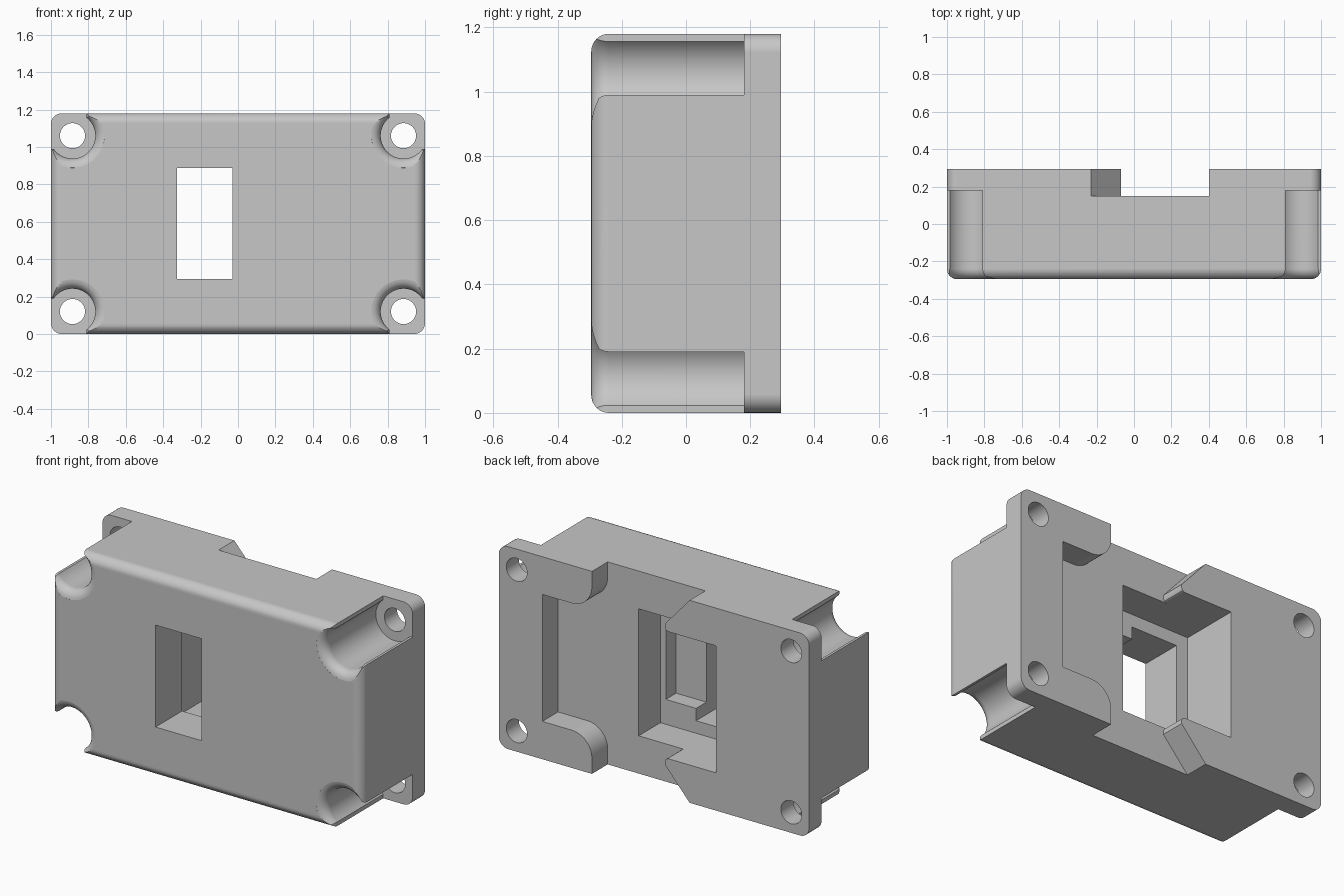
import bpy, bmesh, math
from mathutils import Matrix

cube = bpy.data.objects.get("Cube")
if cube:
    bpy.data.objects.remove(cube, do_unlink=True)

H = 1.18            # height
BACK, FRONT = 0.295, -0.295
MID = H / 2
FILLET = 0.055

grey = bpy.data.materials.new("plain_grey")
grey.use_nodes = True
grey.diffuse_color = (0.57, 0.57, 0.57, 1)
grey.node_tree.nodes["Principled BSDF"].inputs["Base Color"].default_value = (0.57, 0.57, 0.57, 1)


def make(name, bm):
    bmesh.ops.recalc_face_normals(bm, faces=bm.faces)
    mesh = bpy.data.meshes.new(name)
    bm.to_mesh(mesh)
    bm.free()
    ob = bpy.data.objects.new(name, mesh)
    bpy.context.collection.objects.link(ob)
    mesh.materials.append(grey)
    return ob


def prism(name, outline, y0, y1):
    """Extrude an (x, z) outline along y."""
    bm = bmesh.new()
    face = bm.faces.new([bm.verts.new((x, y0, z)) for x, z in outline])
    ext = bmesh.ops.extrude_face_region(bm, geom=[face])
    moved = [g for g in ext["geom"] if isinstance(g, bmesh.types.BMVert)]
    bmesh.ops.translate(bm, verts=moved, vec=(0, y1 - y0, 0))
    return make(name, bm)


def block(name, x0, x1, y0, y1, z0, z1):
    return prism(name, [(x0, z0), (x1, z0), (x1, z1), (x0, z1)], y0, y1)


def lathe(name, profile, x, z, steps=48):
    """Regular-sided solid about an axis along y, from (inner radius, y) points."""
    bm = bmesh.new()
    grow = 1 / math.cos(math.pi / steps)
    angles = [2 * math.pi * (i + 0.5) / steps for i in range(steps)]
    rings = [[bm.verts.new((x + r * grow * math.cos(a), y, z + r * grow * math.sin(a)))
              for a in angles] for r, y in profile]
    for a, b in zip(rings, rings[1:]):
        for i in range(steps):
            j = (i + 1) % steps
            bm.faces.new((a[i], a[j], b[j], b[i]))
    bm.faces.new(rings[0])
    bm.faces.new(rings[-1])
    return make(name, bm)


def flare(radius):
    """Profile of a straight recess whose front mouth is rounded over."""
    points = [(radius, 0.18)]
    for i in range(8):
        t = math.radians(12 * i)
        points.append((radius + FILLET * (1 - math.cos(t)), FRONT + FILLET - FILLET * math.sin(t)))
    return points + [(radius + FILLET, -0.4)]


def cut(target, cutter):
    cutter.hide_render = True
    mod = target.modifiers.new("cut", 'BOOLEAN')
    mod.operation = 'DIFFERENCE'
    mod.solver = 'EXACT'
    mod.object = cutter
    bpy.context.view_layer.update()
    graph = bpy.context.evaluated_depsgraph_get()
    result = bpy.data.meshes.new_from_object(target.evaluated_get(graph))
    target.modifiers.clear()
    target.data = result
    bpy.data.objects.remove(cutter, do_unlink=True)


def arc(cx, cz, r, start, end, steps=10):
    return [(cx + r * math.cos(math.radians(start + (end - start) * i / steps)),
             cz + r * math.sin(math.radians(start + (end - start) * i / steps)))
            for i in range(steps + 1)]


# Housing: block with rounded corners and a filleted front rim
bm = bmesh.new()
bmesh.ops.create_cube(bm, size=1, matrix=Matrix.Translation((0, 0, MID)) @ Matrix.Diagonal((2, 2 * BACK, H, 1)))
corners = [e for e in bm.edges if abs(e.verts[0].co.y - e.verts[1].co.y) > 0.1]
bmesh.ops.bevel(bm, geom=corners, offset=0.058, segments=8, profile=0.5, affect='EDGES')
rim = [e for e in bm.edges if all(v.co.y < FRONT + 0.001 for v in e.verts)]
bmesh.ops.bevel(bm, geom=rim, offset=FILLET, segments=8, profile=0.5, affect='EDGES')
bmesh.ops.remove_doubles(bm, verts=bm.verts, dist=0.0001)
housing = make("housing", bm)

# Corner screw recesses with rounded mouths, and their holes
for sx in (-1, 1):
    for sz in (-1, 1):
        x, z = sx * 0.885, MID + sz * 0.47
        cut(housing, lathe("recess_cutter", flare(0.122), x, z))
        cut(housing, lathe("corner_cutter", flare(0.5), sx * 1.31, MID + sz * 0.9, 4))
        cut(housing, lathe("hole_cutter", [(0.067, 0.1), (0.067, 0.4)], x, z))

# Shallow rear channel: upper half outline mirrored to the lower half
slope = (1.0 - H) / 0.16
upper = [(0.72, 0.37)] + arc(0.53, 0.50, 0.13, -90, -180)
upper += [(0.40, 0.7), (-0.23 + 0.11 / slope, 0.7), (-0.07, 0.41)]
upper += [(-0.07, 0.39), (-0.077, 0.377), (-0.09, 0.37), (-0.40, 0.37)]
channel = [(x, MID + z) for x, z in upper] + [(x, MID - z) for x, z in reversed(upper)]
cut(housing, prism("channel_cutter", channel, 0.15, 0.4))

# Deep pocket, side step and through window
cut(housing, block("pocket_cutter", -0.40, 0.20, -0.05, 0.4, MID - 0.37, MID + 0.37))
cut(housing, block("step_cutter", -0.1, 0.165, -0.145, 0.1, MID - 0.225, MID + 0.225))
cut(housing, block("window_cutter", -0.325, -0.03, -0.4, 0.1, MID - 0.297, MID + 0.297))

# Smooth shading with crisp edges and flat large faces
bpy.ops.object.select_all(action='DESELECT')
bpy.context.view_layer.objects.active = housing
housing.select_set(True)
bpy.ops.object.shade_smooth_by_angle(angle=math.radians(30))
weighted = housing.modifiers.new("weighted_normals", 'WEIGHTED_NORMAL')
weighted.keep_sharp = True
